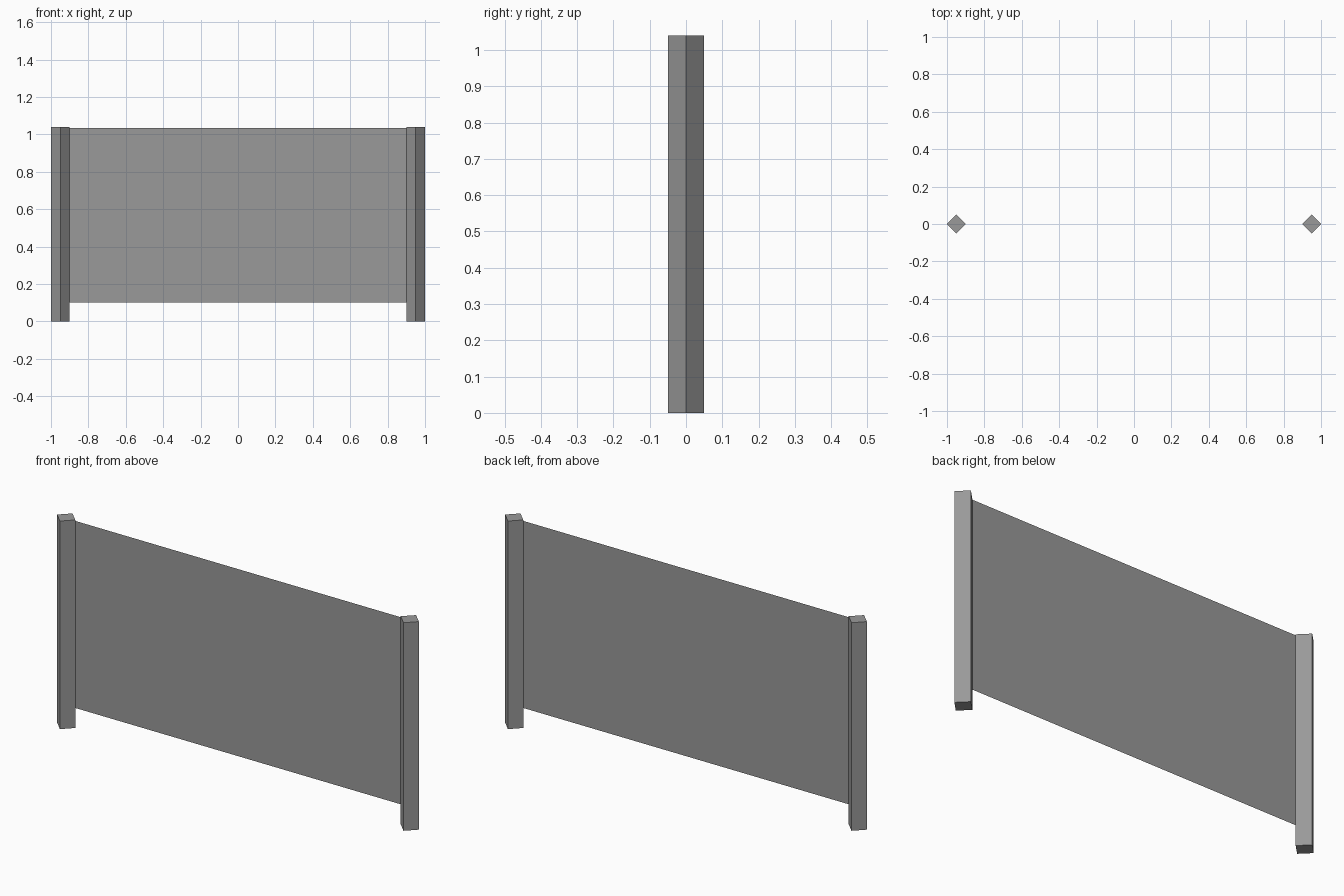
import bpy, math

if "Cube" in bpy.data.objects:
    bpy.data.objects.remove(bpy.data.objects["Cube"])

grey = bpy.data.materials.new("mid_grey")
grey.diffuse_color = (0.32, 0.32, 0.32, 1)
grey.use_nodes = True
grey.node_tree.nodes["Principled BSDF"].inputs["Base Color"].default_value = grey.diffuse_color

POST_H = 1.04

# Square posts turned 45 degrees (diamond in plan)
for side, x in (("left", -0.95), ("right", 0.95)):
    bpy.ops.mesh.primitive_cylinder_add(vertices=4, radius=0.05, depth=POST_H,
                                        location=(x, 0, POST_H / 2))
    post = bpy.context.object
    post.name = side + "_post"
    post.data.materials.append(grey)

# Single-sheet panel strung between the posts, tucked slightly into them
z0, z1 = 0.10, 1.035
bpy.ops.mesh.primitive_plane_add(size=1, location=(0, 0, (z0 + z1) / 2),
                                 rotation=(math.pi / 2, 0, 0))
panel = bpy.context.object
panel.name = "panel"
panel.scale = (1.81, z1 - z0, 1)
panel.data.materials.append(grey)
